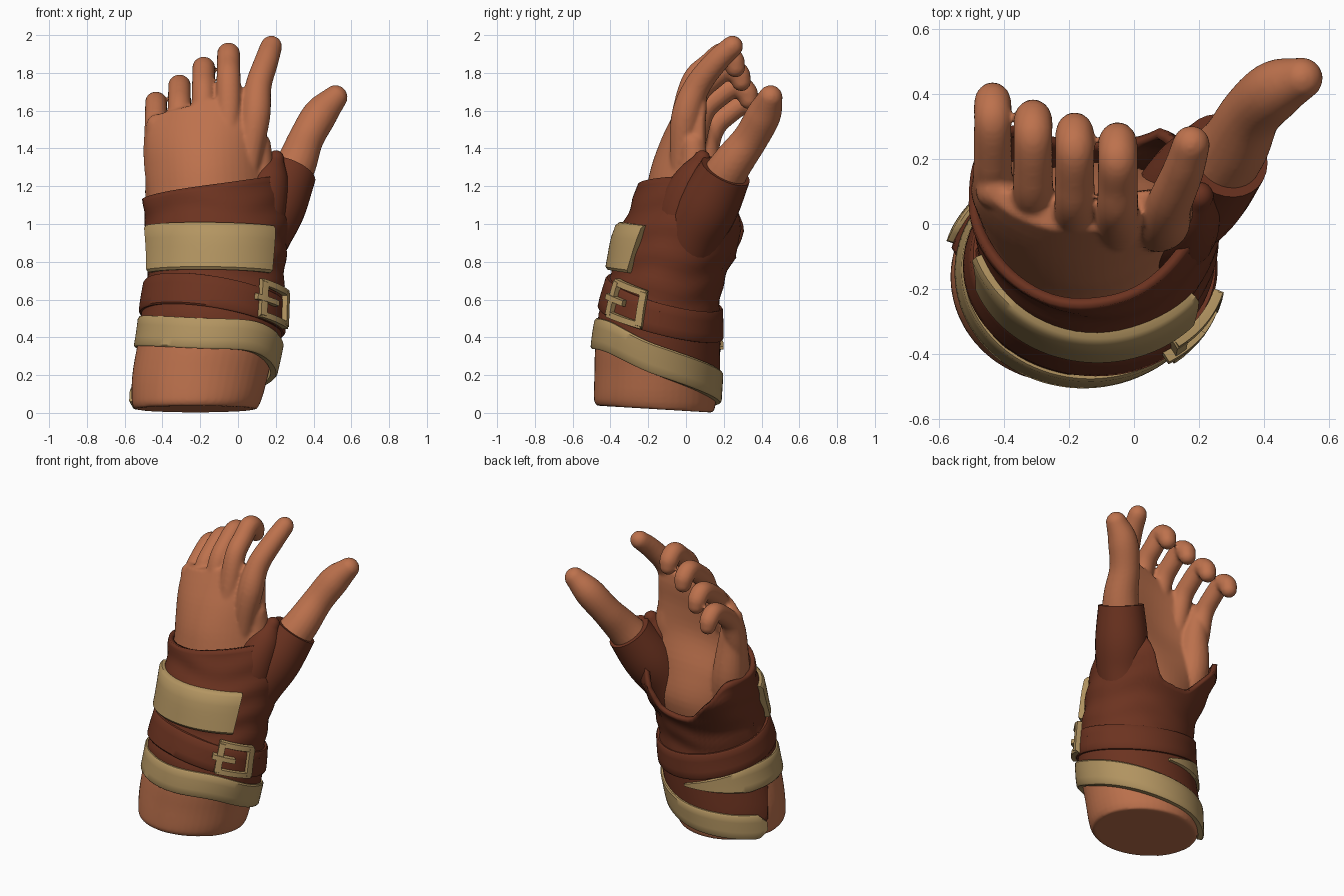
import bpy, bmesh, math
from mathutils import Vector

if "Cube" in bpy.data.objects:
    bpy.data.objects.remove(bpy.data.objects["Cube"])


def material(name, rgb):
    m = bpy.data.materials.new(name)
    m.diffuse_color = (*rgb, 1)
    m.use_nodes = True
    m.node_tree.nodes["Principled BSDF"].inputs["Base Color"].default_value = m.diffuse_color
    return m


SKIN = material("skin", (0.51, 0.167, 0.074))
LEATHER = material("dark_leather", (0.15, 0.033, 0.0145))
TAN = material("tan_cloth", (0.45, 0.30, 0.12))


def interp(table, t):
    """Smooth (Hermite) interpolation; first column is the key."""
    t = min(max(t, table[0][0]), table[-1][0])
    n = len(table)
    i = next(j for j in range(n - 1) if t <= table[j + 1][0])
    a, b = table[i], table[i + 1]
    p, q = table[max(i - 1, 0)], table[min(i + 2, n - 1)]
    h = b[0] - a[0]
    u = (t - a[0]) / h
    out = []
    for c in range(1, len(a)):
        ma = (b[c] - p[c]) / (b[0] - p[0]) * h
        mb = (q[c] - a[c]) / (q[0] - a[0]) * h
        out.append((2*u**3 - 3*u*u + 1) * a[c] + (u**3 - 2*u*u + u) * ma
                   + (3*u*u - 2*u**3) * b[c] + (u**3 - u*u) * mb)
    return out


def build(name, lofts, mat, caps=True, sharp=40):
    """One object from a list of lofts, each a list of closed rings."""
    bm = bmesh.new()
    for rings in lofts:
        vs = [[bm.verts.new(p) for p in r] for r in rings]
        n = len(vs[0])
        for r0, r1 in zip(vs, vs[1:]):
            for j in range(n):
                k = (j + 1) % n
                bm.faces.new((r0[j], r0[k], r1[k], r1[j]))
        if caps:
            bm.faces.new(vs[0][::-1])
            bm.faces.new(vs[-1])
    if caps:
        bmesh.ops.recalc_face_normals(bm, faces=bm.faces)
    me = bpy.data.meshes.new(name)
    bm.to_mesh(me)
    bm.free()
    for p in me.polygons:
        p.use_smooth = True
    me.set_sharp_from_angle(angle=math.radians(sharp))
    me.materials.append(mat)
    ob = bpy.data.objects.new(name, me)
    bpy.context.collection.objects.link(ob)
    return ob


def tube(path, steps=6, n=20, tip=True):
    """Round tube through (x, y, z, radius) points with a domed tip."""
    tab = [(i, *p) for i, p in enumerate(path)]
    pts = [interp(tab, i / steps) for i in range((len(path) - 1) * steps + 1)]
    cs = [Vector(p[:3]) for p in pts]
    rings = []

    def ring(c, t, r):
        a = t.cross(Vector((1, 0, 0))).normalized()
        b = t.cross(a)
        rings.append([c + r * (a * math.cos(2*math.pi*j/n) + b * math.sin(2*math.pi*j/n))
                      for j in range(n)])
    for i, c in enumerate(cs):
        t = (cs[min(i + 1, len(cs) - 1)] - cs[max(i - 1, 0)]).normalized()
        ring(c, t, pts[i][3])
    if tip:
        r = pts[-1][3]
        for d in (25, 50, 70, 85):
            d = math.radians(d)
            ring(cs[-1] + t * r * math.sin(d), t, r * math.cos(d))
    return rings


# ---- skin: forearm and cupped palm (z, cx, cy, rx, ry, cup)
ARM = [(0, -.225, -.165, .325, .31, 0), (.04, -.222, -.165, .34, .322, 0),
       (.2, -.2, -.16, .36, .325, 0), (.4, -.16, -.155, .365, .32, 0),
       (.7, -.13, -.12, .34, .28, 0), (.9, -.12, -.06, .34, .25, .02),
       (1.1, -.15, -.04, .325, .19, .08), (1.3, -.165, -.05, .325, .135, .12),
       (1.45, -.17, -.025, .32, .105, .10), (1.57, -.17, .01, .31, .08, .08),
       (1.65, -.17, .03, .27, .055, .06)]
arm = []
for i in range(43):
    z = 1.65 * i / 42
    cx, cy, rx, ry, k = interp(ARM, z)
    ring = []
    for j in range(48):
        a = 2 * math.pi * j / 48
        x, y = rx * math.cos(a), cy + ry * math.sin(a) + k * math.cos(a)**2
        lift = .25 * x * max(0, z - 1.1) / .5 + max(0, 1 - z / .1) * (.02 - .06 * (y + .165))
        ring.append((cx + x, y, z + lift))
    arm.append(ring)

# ---- skin: four curled fingers (x, knuckle y, top z, tip y, radius)
digits = [arm]
for x, ky, top, tip, r in [(-.05, .005, 1.965, .315, .061), (-.182, .02, 1.89, .345, .06),
                           (-.31, .05, 1.795, .385, .06), (-.434, .105, 1.705, .437, .058)]:
    digits.append(tube([(x * .95 - .01, ky - .07, top - .62, .05),
                        (x, ky - .01, top - .36, .066),
                        (x, ky + .04, top - .2, r + .003),
                        (x, ky + .12, top - r - .06, r + .001),
                        (x, tip - .12, top - r - .003, r),
                        (x, tip - r - .008, top - r - .035, r),
                        (x, tip - r + .007, top - r - .075, r * .88)]))
# straighter first finger, the thumb, the web between them and the heel of the palm
digits.append(tube([(.04, -.02, 1.15, .05), (.06, -.02, 1.35, .065), (.093, .0, 1.57, .078),
                    (.108, .06, 1.73, .07), (.15, .16, 1.86, .064), (.176, .245, 1.94, .058)]))
digits.append(tube([(.08, .0, .85, .13), (.19, .11, 1.1, .13), (.30, .23, 1.3, .11),
                    (.36, .34, 1.45, .094), (.435, .412, 1.58, .092), (.515, .447, 1.67, .066)]))
digits.append(tube([(.08, .0, 1.1, .1), (.11, .04, 1.3, .075), (.11, .04, 1.42, .065)]))
digits.append(tube([(-.34, .03, .85, .1), (-.385, .09, 1.1, .105), (-.405, .095, 1.35, .082),
                    (-.425, .105, 1.52, .062)]))
hand = build("hand_and_forearm", digits, SKIN)
m = hand.modifiers.new("union", 'REMESH')
m.mode, m.voxel_size, m.use_smooth_shade = 'VOXEL', .0105, True
m = hand.modifiers.new("soften", 'SMOOTH')
m.factor, m.iterations = .5, 5

# ---- leather wrist sleeve (z, cx, cy, rx, ry, cup)
SLEEVE = [(0, -.215, -.16, .365, .327, 0), (.1, -.205, -.16, .37, .333, 0),
          (.2, -.188, -.157, .378, .336, 0),
          (.4, -.148, -.15, .378, .332, 0), (.6, -.13, -.13, .37, .312, 0),
          (.75, -.115, -.088, .362, .31, 0), (.95, -.11, -.015, .375, .342, .02),
          (1.1, -.12, .01, .383, .3, .05), (1.25, -.14, -.015, .355, .235, .07)]


def surf(deg, z, off=0):
    cx, cy, rx, ry, k = interp(SLEEVE, z)
    c, s = math.cos(math.radians(deg)), math.sin(math.radians(deg))
    k *= c * c
    if c < 0 < s:  # squarer at the heel of the palm
        p = 1 - .35 * min(1, max(0, (z - .7) / .3))
        c, s = -abs(c)**p, s**p
    return (cx + (rx + off) * c, cy + (ry + off) * s + k, z)


LOW = [(90, .14), (150, .12), (165, .13), (176, .42), (270, .42), (310, .40), (360, .28),
       (430, .16), (450, .14)]
HIGH = [(90, .82), (105, .84), (125, 1.0), (148, 1.12), (180, 1.13), (270, 1.21), (330, 1.25),
        (380, 1.24), (410, 1.1), (430, .86), (450, .82)]
rings = []
for i in range(31):
    ring = []
    for j in range(72):
        d = 90 + 5 * j
        lo, hi = interp(LOW, d)[0], interp(HIGH, d)[0]
        z = lo + (hi - lo) * i / 30
        wrinkle = .005 * math.sin(z * 40 + math.sin(j * .35)) if z > .5 else 0
        ring.append(surf(d, z, wrinkle))
    rings.append(ring)
sleeve = build("leather_sleeve", [rings], LEATHER, caps=False)
m = sleeve.modifiers.new("thickness", 'SOLIDIFY')
m.thickness, m.offset = .03, -1

# sleeve around the thumb base, with the web towards the first finger
build("thumb_sleeve", [tube([(.06, -.02, .78, .14), (.13, .04, .95, .155),
                             (.2, .12, 1.1, .162), (.28, .21, 1.28, .14)],
                            n=28, tip=False),
                       tube([(.1, -.05, .9, .13), (.13, -.01, 1.1, .13),
                             (.17, .05, 1.25, .1), (.2, .085, 1.345, .045)])], LEATHER)


def strip(d0, d1, zc, hw, t, base=-.02, n=60):
    """Rounded band following the sleeve from angle d0 to d1."""
    sec = [(-1, base), (-1, t * .6), (-.88, t), (-.4, t), (0, t), (.4, t), (.88, t),
           (1, t * .6), (1, base)]
    out = []
    for i in range(n + 1):
        d = d0 + (d1 - d0) * i / n
        out.append([surf(d, zc(d) + u * hw(d), off) for u, off in sec])
    return out


# ---- spiral cloth wrap at the forearm
WRAP = [(80, .34), (180, .43), (270, .42), (310, .40), (360, .28), (430, .155), (480, .115),
        (525, .09)]
build("cloth_wrap", [strip(85, 522, lambda d: interp(WRAP, d)[0],
                           lambda d: .08 * min(1, .1 + (d - 85) / 70, .4 + (522 - d) / 15),
                           .018, n=110)], TAN)


# ---- tilted leather strap with buckle
def strap_z(d):
    x, y, _ = surf(d, .58)
    return .52 - .27 * y - .16 * (x + .13)


build("leather_strap", [strip(0, 360, strap_z, lambda d: .082, .018, n=90)], LEATHER)


def bz(off):
    return lambda d: strap_z(d) + .025 + off


def const(v):
    return lambda d: v


frame = [strip(309, 345, bz(s * .085), const(.018), .045, .015, 12) for s in (-1, 1)]
frame += [strip(d, d + 6, bz(0), const(.1), .047, .015, 4) for d in (308, 340)]
frame.append(strip(304, 326, bz(0), const(.016), .052, .015, 8))
build("buckle", frame, TAN)

# ---- padded plate over the back of the wrist
build("wrist_plate", [strip(200, 319, lambda d: .885 - .02 * ((d - 257) / 64)**2,
                            const(.125), .034, n=40)], TAN)
